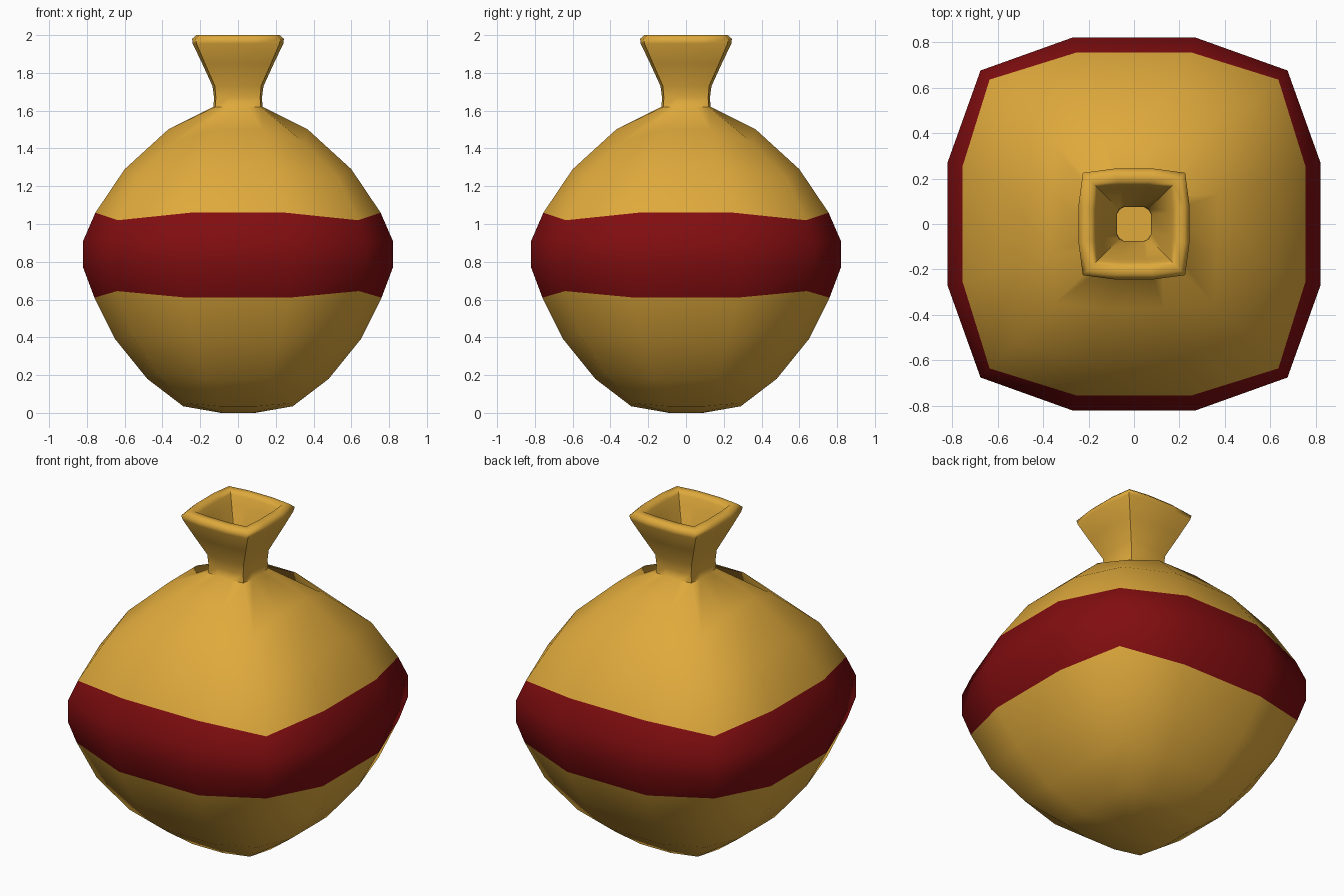
import bpy, bmesh

def material(name, color):
    m = bpy.data.materials.new(name)
    m.diffuse_color = color
    return m

gold = material("gold_cloth", (0.74, 0.40, 0.045, 1))
red = material("red_band", (0.22, 0.004, 0.005, 1))

# Each 12-sided ring: side distance, half width of side, side height,
# corner distance, corner height
body = [
    (0.09, 0.04, 0.00, 0.08, 0.00),
    (0.29, 0.10, 0.035, 0.27, 0.05),
    (0.48, 0.17, 0.18, 0.43, 0.21),
    (0.65, 0.23, 0.39, 0.56, 0.42),
    (0.76, 0.27, 0.61, 0.64, 0.645),   # band start
    (0.82, 0.27, 0.77, 0.675, 0.775),
    (0.82, 0.27, 0.91, 0.675, 0.90),
    (0.755, 0.25, 1.06, 0.635, 1.02),  # band end
    (0.60, 0.20, 1.29, 0.53, 1.24),
    (0.37, 0.13, 1.50, 0.35, 1.43),
    (0.13, 0.05, 1.62, 0.12, 1.62),
]
# Neck, flared mouth, rim and the inside of the mouth
mouth = [
    (0.127, 0.05, 1.67, 0.117, 1.67),
    (0.135, 0.05, 1.73, 0.122, 1.73),
    (0.19, 0.07, 1.85, 0.175, 1.85),
    (0.24, 0.09, 1.955, 0.22, 1.955),
    (0.243, 0.09, 1.98, 0.225, 1.98),
    (0.222, 0.08, 2.00, 0.205, 2.00),
    (0.185, 0.07, 2.00, 0.175, 2.00),
    (0.17, 0.06, 1.98, 0.163, 1.98),
    (0.155, 0.055, 1.93, 0.145, 1.93),
    (0.077, 0.04, 1.74, 0.066, 1.74),
    (0.075, 0.04, 1.63, 0.064, 1.63),
]
BAND = (4, 5, 6)

bm = bmesh.new()

def add_ring(r, m, zr, c, zc):
    verts = []
    quarter = [(-m, -r, zr), (m, -r, zr), (c, -c, zc)]
    for turn in range(4):
        for x, y, z in quarter:
            for _ in range(turn):
                x, y = -y, x
            verts.append(bm.verts.new((x, y, z)))
    return verts

rings = [add_ring(*p) for p in body + mouth]
for k in range(len(rings) - 1):
    a, b = rings[k], rings[k + 1]
    for i in range(12):
        j = (i + 1) % 12
        f = bm.faces.new((a[i], a[j], b[j], b[i]))
        f.material_index = 1 if k in BAND else 0
# Underside and floor of the mouth
bm.faces.new(rings[0][::-1])
bm.faces.new(rings[-1])
for f in bm.faces:
    f.smooth = True

mesh = bpy.data.meshes.new("pouch")
bm.to_mesh(mesh)
bm.free()
mesh.materials.append(gold)
mesh.materials.append(red)
pouch = bpy.data.objects.new("pouch", mesh)
bpy.context.collection.objects.link(pouch)

# Keep only the steep creases sharp
bpy.context.view_layer.objects.active = pouch
pouch.select_set(True)
bpy.ops.object.shade_smooth_by_angle(angle=1.05)
